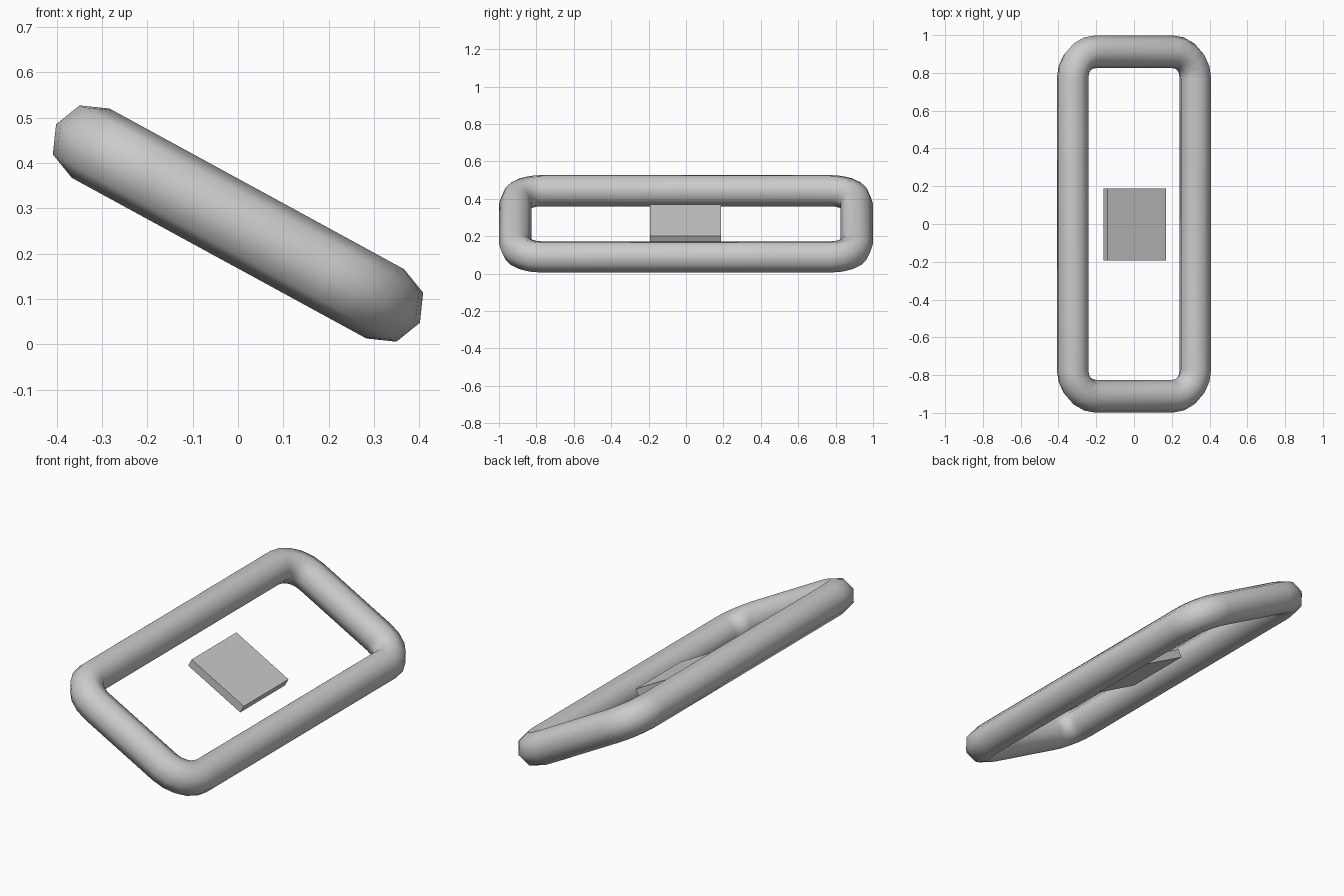
import bpy, bmesh, math

if "Cube" in bpy.data.objects:
    bpy.data.objects.remove(bpy.data.objects["Cube"])

TILT = math.radians(28.6)
CENTRE_Z = 0.2665
TUBE_R, SIDES = 0.087, 8
HALF_U, HALF_Y = 0.370, 0.912      # tube centreline half sizes
CORNER_R, STEPS = 0.14, 5


def finish(bm, name):
    bmesh.ops.recalc_face_normals(bm, faces=bm.faces)
    mesh = bpy.data.meshes.new(name)
    bm.to_mesh(mesh)
    bm.free()
    ob = bpy.data.objects.new(name, mesh)
    bpy.context.collection.objects.link(ob)
    ob.location.z = CENTRE_Z
    ob.rotation_euler.y = TILT
    return ob


# Rounded rectangular loop swept with an octagonal section
bm = bmesh.new()
rings = []
for i, (sx, sy) in enumerate([(1, 1), (-1, 1), (-1, -1), (1, -1)]):
    cx, cy = sx * (HALF_U - CORNER_R), sy * (HALF_Y - CORNER_R)
    for k in range(STEPS + 1):
        a = math.pi / 2 * (i + k / STEPS)
        ring = []
        for s in range(SIDES):
            t = 2 * math.pi * s / SIDES
            r = CORNER_R + TUBE_R * math.cos(t)
            ring.append(bm.verts.new((cx + r * math.cos(a), cy + r * math.sin(a),
                                      TUBE_R * math.sin(t))))
        rings.append(ring)
for i, a in enumerate(rings):
    b = rings[(i + 1) % len(rings)]
    for s in range(SIDES):
        t = (s + 1) % SIDES
        bm.faces.new((a[s], b[s], b[t], a[t]))
for f in bm.faces:
    f.smooth = True
finish(bm, "tube_frame")

# Flat plate floating in the middle of the frame
bm = bmesh.new()
bmesh.ops.create_cube(bm, size=1)
bmesh.ops.scale(bm, vec=(0.353, 0.38, 0.044), verts=bm.verts)
bmesh.ops.translate(bm, vec=(0.004, -0.003, 0.001), verts=bm.verts)
finish(bm, "centre_plate")
